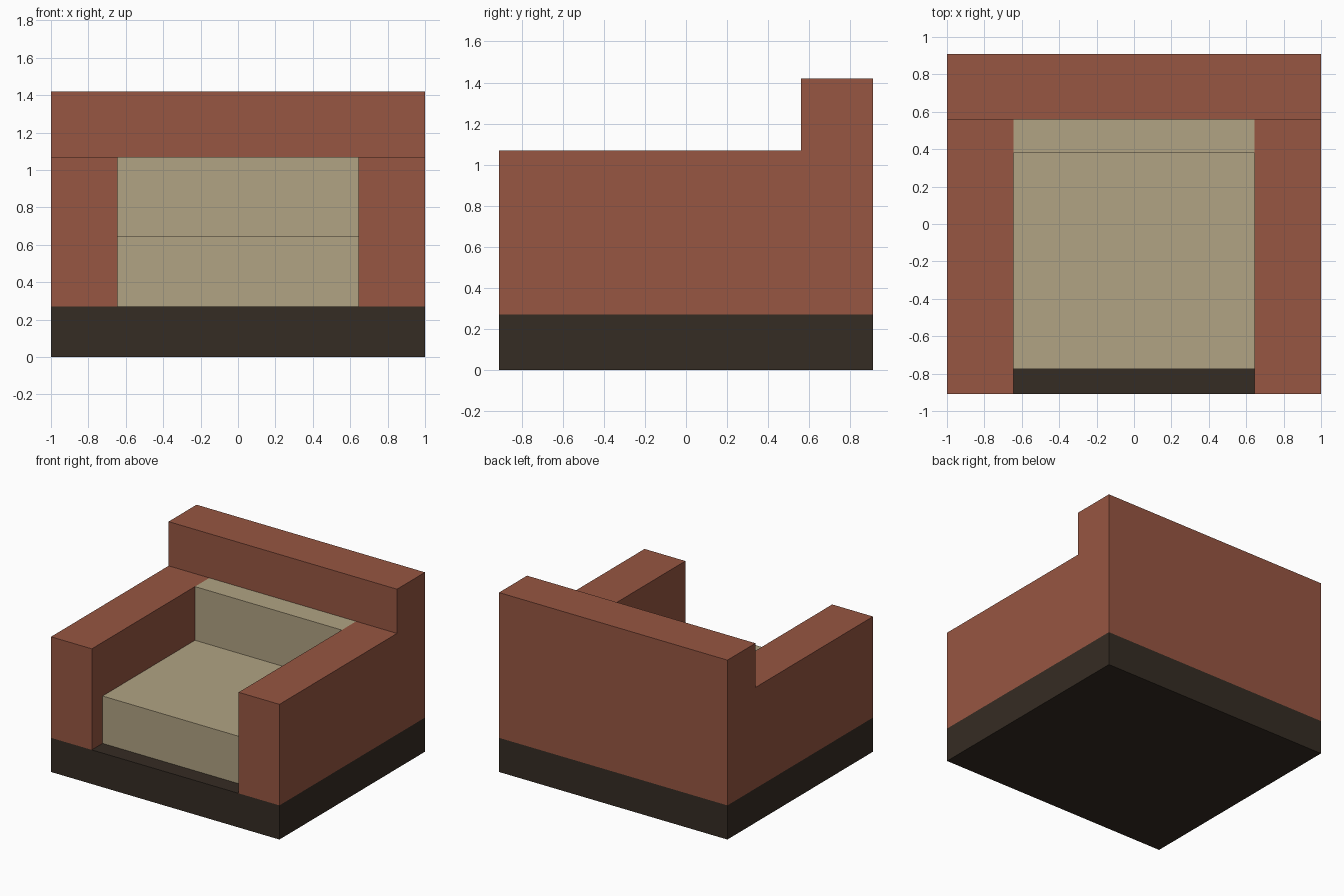
import bpy, bmesh
from mathutils import Vector

default = bpy.data.objects.get("Cube")
if default:
    bpy.data.objects.remove(default, do_unlink=True)


def material(name, rgb):
    mat = bpy.data.materials.new(name)
    mat.use_nodes = True
    mat.diffuse_color = (*rgb, 1)
    bsdf = next(n for n in mat.node_tree.nodes if n.type == 'BSDF_PRINCIPLED')
    bsdf.inputs["Base Color"].default_value = (*rgb, 1)
    return mat


def add_object(name, bm, mat):
    bmesh.ops.recalc_face_normals(bm, faces=bm.faces[:])
    mesh = bpy.data.meshes.new(name)
    bm.to_mesh(mesh)
    bm.free()
    mesh.materials.append(mat)
    obj = bpy.data.objects.new(name, mesh)
    bpy.context.collection.objects.link(obj)
    return obj


def box(name, low, high, mat):
    low, high = Vector(low), Vector(high)
    bm = bmesh.new()
    bmesh.ops.create_cube(bm, size=1)
    for v in bm.verts:
        v.co = (low + high) / 2 + v.co * (high - low)
    return add_object(name, bm, mat)


def raise_faces(bm, faces, height):
    """Extrude a group of faces straight up."""
    geom = bmesh.ops.extrude_face_region(bm, geom=faces)["geom"]
    verts = [g for g in geom if isinstance(g, bmesh.types.BMVert)]
    bmesh.ops.translate(bm, verts=verts, vec=(0, 0, height))


terracotta = material("terracotta_fabric", (0.309, 0.093, 0.054))
tan = material("tan_cushion", (0.440, 0.366, 0.227))
dark = material("dark_wood", (0.036, 0.025, 0.017))

# Main levels
half_w, half_d = 1.0, 0.91
inner_x, back_y = 0.643, 0.56
base_z, seat_z, arm_z, top_z = 0.27, 0.645, 1.07, 1.42

# Plinth
box("base", (-half_w, -half_d, 0), (half_w, half_d, base_z), dark)

# Arms and backrest as one U-shaped shell, with the back raised higher
bm = bmesh.new()
front = [bm.verts.new((x, -half_d, base_z)) for x in (-half_w, -inner_x, inner_x, half_w)]
mid = [bm.verts.new((x, back_y, base_z)) for x in (-half_w, -inner_x, inner_x, half_w)]
rear = [bm.verts.new((x, half_d, base_z)) for x in (half_w, -half_w)]
footprint = [
    bm.faces.new((front[0], front[1], mid[1], mid[0])),
    bm.faces.new((front[2], front[3], mid[3], mid[2])),
    bm.faces.new(mid + rear),
]
raise_faces(bm, footprint, arm_z - base_z)
back_top = [f for f in bm.faces
            if all(v.co.z > arm_z - 0.01 and v.co.y > back_y - 0.01 for v in f.verts)]
raise_faces(bm, back_top, top_z - arm_z)
add_object("arms_and_backrest", bm, terracotta)

# Cushions
box("seat_cushion", (-inner_x, -0.775, base_z), (inner_x, back_y, seat_z), tan)
box("back_cushion", (-inner_x, 0.38, seat_z), (inner_x, back_y, arm_z), tan)
